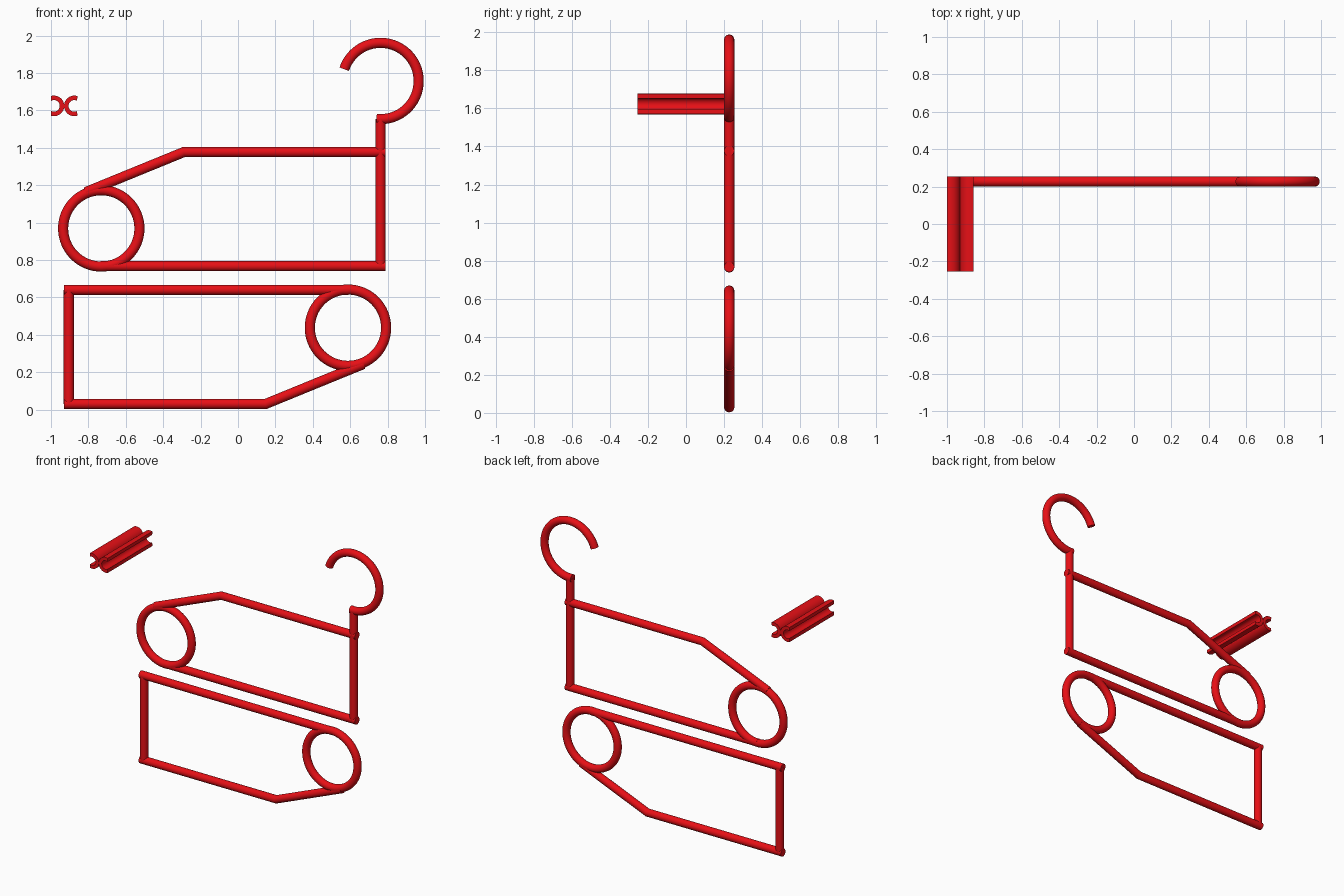
import bpy, bmesh
from math import cos, sin, pi, radians
from mathutils import Vector

if "Cube" in bpy.data.objects:
    bpy.data.objects.remove(bpy.data.objects["Cube"])

R = 0.027          # wire radius
Y = 0.227          # plane of the wire frames
SIDES = 24

red = bpy.data.materials.new("red")
red.diffuse_color = (0.8, 0.005, 0.008, 1)
red.use_nodes = True
red.node_tree.nodes["Principled BSDF"].inputs["Base Color"].default_value = red.diffuse_color


def finish(name, bm):
    bmesh.ops.recalc_face_normals(bm, faces=bm.faces)
    me = bpy.data.meshes.new(name)
    bm.to_mesh(me)
    bm.free()
    me.materials.append(red)
    ob = bpy.data.objects.new(name, me)
    bpy.context.collection.objects.link(ob)
    bpy.ops.object.select_all(action='DESELECT')
    ob.select_set(True)
    bpy.context.view_layer.objects.active = ob
    bpy.ops.object.shade_smooth_by_angle(angle=radians(35))
    return ob


def pipe(name, pts, closed=False):
    """Round wire along a path in the x-z plane, with mitred bends."""
    pts = [Vector(p) for p in pts]
    n = len(pts)
    bm = bmesh.new()
    rings = []
    for i, p in enumerate(pts):
        a = (p - pts[i - 1]).normalized() if closed or i else None
        b = (pts[(i + 1) % n] - p).normalized() if closed or i < n - 1 else None
        a, b = a or b, b or a
        t = (a + b).normalized()
        w = R / t.dot(a)
        ring = []
        for k in range(SIDES):
            u = 2 * pi * k / SIDES
            s = w * cos(u)
            ring.append(bm.verts.new((p.x - t.y * s, Y + R * sin(u), p.y + t.x * s)))
        rings.append(ring)
    for i in range(n if closed else n - 1):
        r0, r1 = rings[i], rings[(i + 1) % n]
        for k in range(SIDES):
            j = (k + 1) % SIDES
            bm.faces.new((r0[k], r0[j], r1[j], r1[k]))
    if not closed:
        bm.faces.new(rings[0])
        bm.faces.new(rings[-1])
    return finish(name, bm)


def arc(cx, cz, r, a0, a1, n):
    return [(cx + r * cos(radians(a0 + (a1 - a0) * i / n)),
             cz + r * sin(radians(a0 + (a1 - a0) * i / n))) for i in range(n + 1)]


# Upper frame and its half-turned twin below
def frame(prefix, post_top, turn):
    f = (lambda p: (-0.143 - p[0], 1.407 - p[1])) if turn else (lambda p: p)
    parts = {
        "long_bar": [(-0.735, 0.767), (0.788, 0.767)],
        "post": [(0.762, 0.767), (0.762, post_top)],
        "bent_bar": [(0.788, 1.377), (-0.29, 1.377), (-0.814, 1.163)],
    }
    for name, pts in parts.items():
        pipe(f"{prefix}_{name}", [f(p) for p in pts])
    loop = arc(-0.731, 0.969, 0.204, 0, 360, 64)[:-1]
    pipe(f"{prefix}_ring", [f(p) for p in loop], closed=True)


frame("upper", 1.553, False)
frame("lower", 1.377, True)

# Open hook on top of the upper post
pipe("hook", arc(0.762, 1.757, 0.204, -96, 162, 48))


# Back-to-back C channels running front to back
def channel(name, cx, flip):
    outline = arc(0, 0, 0.055, -107, 107, 28) + arc(0, 0, 0.031, 119, -119, 28)
    bm = bmesh.new()
    front = [bm.verts.new((cx + flip * x, -0.254, 1.624 + z)) for x, z in outline]
    back = [bm.verts.new((v.co.x, 0.254, v.co.z)) for v in front]
    n = len(front)
    for i in range(n):
        j = (i + 1) % n
        bm.faces.new((front[i], front[j], back[j], back[i]))
    for loop in (front, back):      # end strips, inner edge to outer edge
        for i in range(n // 2 - 1):
            bm.faces.new((loop[i], loop[i + 1], loop[n - 2 - i], loop[n - 1 - i]))
    finish(name, bm)


channel("clip_left_channel", -0.984, 1)
channel("clip_right_channel", -0.875, -1)
